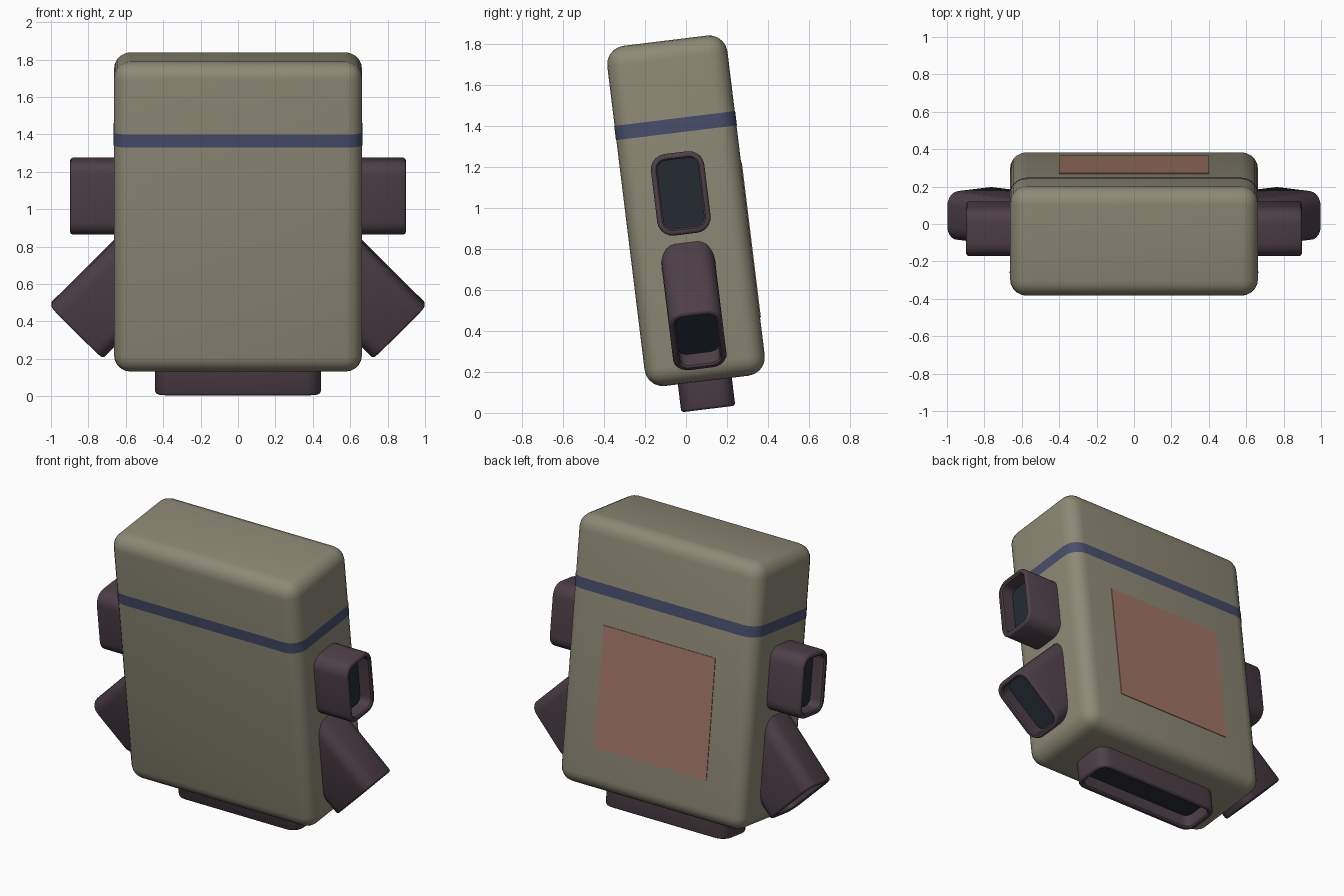
import bpy, bmesh
from math import radians, sin, cos, pi
from mathutils import Matrix, Vector

if "Cube" in bpy.data.objects:
    bpy.data.objects.remove(bpy.data.objects["Cube"])

# The whole pack leans forward by 7 degrees
TILT = Matrix.Translation((0, 0, 0.985)) @ Matrix.Rotation(radians(7), 4, 'X')


def material(name, rgb):
    m = bpy.data.materials.new(name)
    m.diffuse_color = (*rgb, 1)
    m.use_nodes = True
    m.node_tree.nodes["Principled BSDF"].inputs["Base Color"].default_value = m.diffuse_color
    return m


KHAKI = material("khaki", (0.27, 0.25, 0.18))
BLUE = material("band_blue", (0.065, 0.075, 0.15))
PINK = material("panel_pink", (0.36, 0.18, 0.135))
PLUM = material("plum", (0.075, 0.05, 0.065))
DARK = material("dark_slate", (0.018, 0.024, 0.034))


def finish(bm, name, mats, matrix):
    bmesh.ops.recalc_face_normals(bm, faces=bm.faces)
    me = bpy.data.meshes.new(name)
    bm.to_mesh(me)
    bm.free()
    for m in mats:
        me.materials.append(m)
    ob = bpy.data.objects.new(name, me)
    bpy.context.collection.objects.link(ob)
    ob.matrix_world = TILT @ matrix
    bpy.ops.object.select_all(action='DESELECT')
    ob.select_set(True)
    bpy.context.view_layer.objects.active = ob
    bpy.ops.object.shade_smooth_by_angle(angle=radians(40))
    return ob


def rounded_loop(bm, w, d, r, z, seg=5):
    pts = []
    for k, (sx, sy) in enumerate([(1, 1), (-1, 1), (-1, -1), (1, -1)]):
        for i in range(seg + 1):
            a = (k + i / seg) * pi / 2
            pts.append((sx * (w / 2 - r) + r * cos(a), sy * (d / 2 - r) + r * sin(a), z))
    return [bm.verts.new(p) for p in pts]


def bridge(bm, a, b):
    n = len(a)
    for i in range(n):
        bm.faces.new((a[i], a[(i + 1) % n], b[(i + 1) % n], b[i]))


def box(name, size, loc, mat, bevel=0):
    bm = bmesh.new()
    bmesh.ops.create_cube(bm, size=1, matrix=Matrix.Diagonal((*size, 1)))
    if bevel:
        bmesh.ops.bevel(bm, geom=bm.edges[:], offset=bevel, segments=5,
                        profile=0.5, affect='EDGES')
    return finish(bm, name, [mat], Matrix.Translation(loc))


def port(name, w, d, length, end, rot):
    """Rounded tube with a lip and a recessed dark floor; its mouth is at `end`."""
    bm = bmesh.new()
    steps = [(0, -length), (0, -0.012), (0.004, -0.004), (0.012, 0),
             (0.024, 0), (0.032, -0.008), (0.032, -0.085)]
    loops = [rounded_loop(bm, w - 2 * i, d - 2 * i, 0.075 - i, z) for i, z in steps]
    for a, b in zip(loops, loops[1:]):
        bridge(bm, a, b)
    floor = bm.faces.new(loops[-1])
    floor.material_index = 1
    bm.faces.new(loops[0][::-1])
    return finish(bm, name, [PLUM, DARK], Matrix.Translation(end) @ rot)


# Main body
box("pack_body", (1.326, 0.59, 1.67), (0, 0, 0), KHAKI, 0.09)

# Band around the upper body
bm = bmesh.new()
bridge(bm, rounded_loop(bm, 1.33, 0.594, 0.092, -0.035), rounded_loop(bm, 1.33, 0.594, 0.092, 0.035))
finish(bm, "lid_band", [BLUE], Matrix.Translation((0, 0, 0.418)))

# Panel on the back
box("back_panel", (0.8, 0.02, 0.76), (0, 0.289, -0.18), PINK)

# Side ports: straight upper and angled lower, on both sides
for side, s in (("right", 1), ("left", -1)):
    port("upper_port_" + side, 0.40, 0.262, 0.3, (s * 0.897, -0.015, 0.087),
         Matrix.Rotation(s * radians(90), 4, 'Y'))
    port("lower_port_" + side, 0.40, 0.262, 0.5, (s * 0.862, -0.02, -0.637),
         Matrix.Rotation(s * radians(135), 4, 'Y'))

# Wide port underneath
port("bottom_port", 0.885, 0.265, 0.22, (0, -0.01, -0.972), Matrix.Rotation(pi, 4, 'X'))
